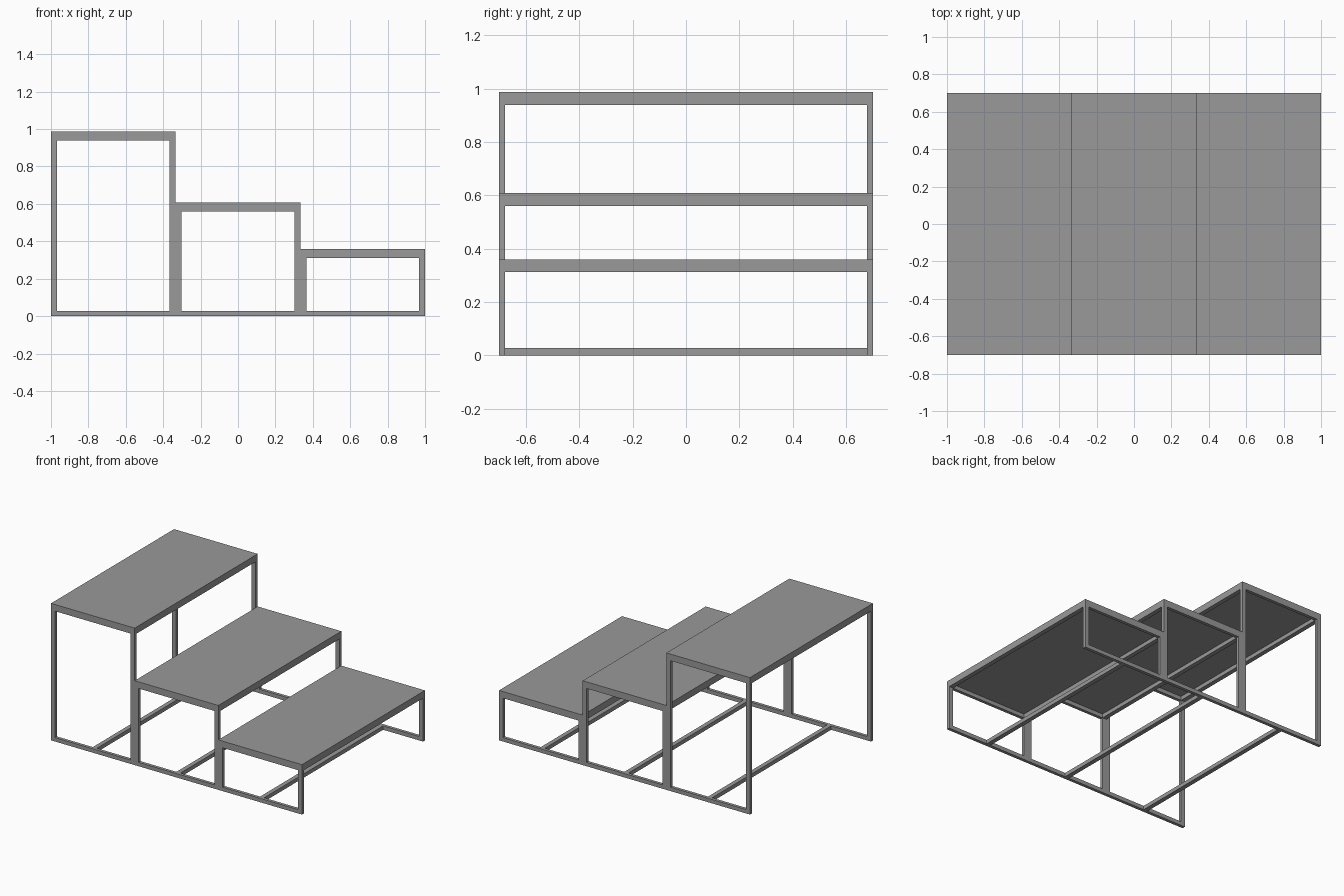
import bpy
import bmesh
from mathutils import Matrix, Vector

if "Cube" in bpy.data.objects:
    bpy.data.objects.remove(bpy.data.objects["Cube"], do_unlink=True)

grey = bpy.data.materials.new("mid_grey")
colour = (0.32, 0.32, 0.32, 1)
grey.use_nodes = True
grey.diffuse_color = colour
grey.node_tree.nodes["Principled BSDF"].inputs["Base Color"].default_value = colour


def make_boxes(name, boxes):
    """One object made of boxes, each given by its low and high corner."""
    bm = bmesh.new()
    for low, high in boxes:
        low, high = Vector(low), Vector(high)
        place = Matrix.Translation((low + high) / 2) @ Matrix.Diagonal((*(high - low), 1))
        bmesh.ops.create_cube(bm, size=1, matrix=place)
    mesh = bpy.data.meshes.new(name)
    bm.to_mesh(mesh)
    bm.free()
    mesh.materials.append(grey)
    obj = bpy.data.objects.new(name, mesh)
    bpy.context.scene.collection.objects.link(obj)


WIDTH = 2 / 3       # width of one step
DEPTH = 0.7         # half depth
LEG_Y = 0.0225      # bar thickness front to back
LEG_X = 0.032       # bar thickness sideways
RAIL = 0.028        # rail height
PANEL = 0.02        # top board thickness

for i, (step, top) in enumerate((("tall", 0.987), ("middle", 0.608), ("low", 0.36))):
    left = -1 + i * WIDTH
    right = left + WIDTH
    board = top - PANEL
    under = board - RAIL
    inner = DEPTH - LEG_Y

    # Top board
    make_boxes(step + "_top_board", [((left, -DEPTH, board), (right, DEPTH, top))])

    # Frame under the board
    frame = [((x, -inner, under), (x + LEG_X, inner, board)) for x in (left, right - LEG_X)]
    frame += [((left, y, under), (right, y + LEG_Y, board)) for y in (-DEPTH, inner)]
    make_boxes(step + "_top_frame", frame)

    # Four legs
    make_boxes(step + "_legs", [((x, y, 0), (x + LEG_X, y + LEG_Y, under))
                                for x in (left, right - LEG_X) for y in (-DEPTH, inner)])

    # Floor rails and the cross bar between them
    make_boxes(step + "_floor_rails", [((left + LEG_X, y, 0), (right - LEG_X, y + LEG_Y, RAIL))
                                       for y in (-DEPTH, inner)])
    middle = (left + right) / 2
    make_boxes(step + "_cross_bar", [((middle - LEG_X / 2, -inner, 0), (middle + LEG_X / 2, inner, RAIL))])
